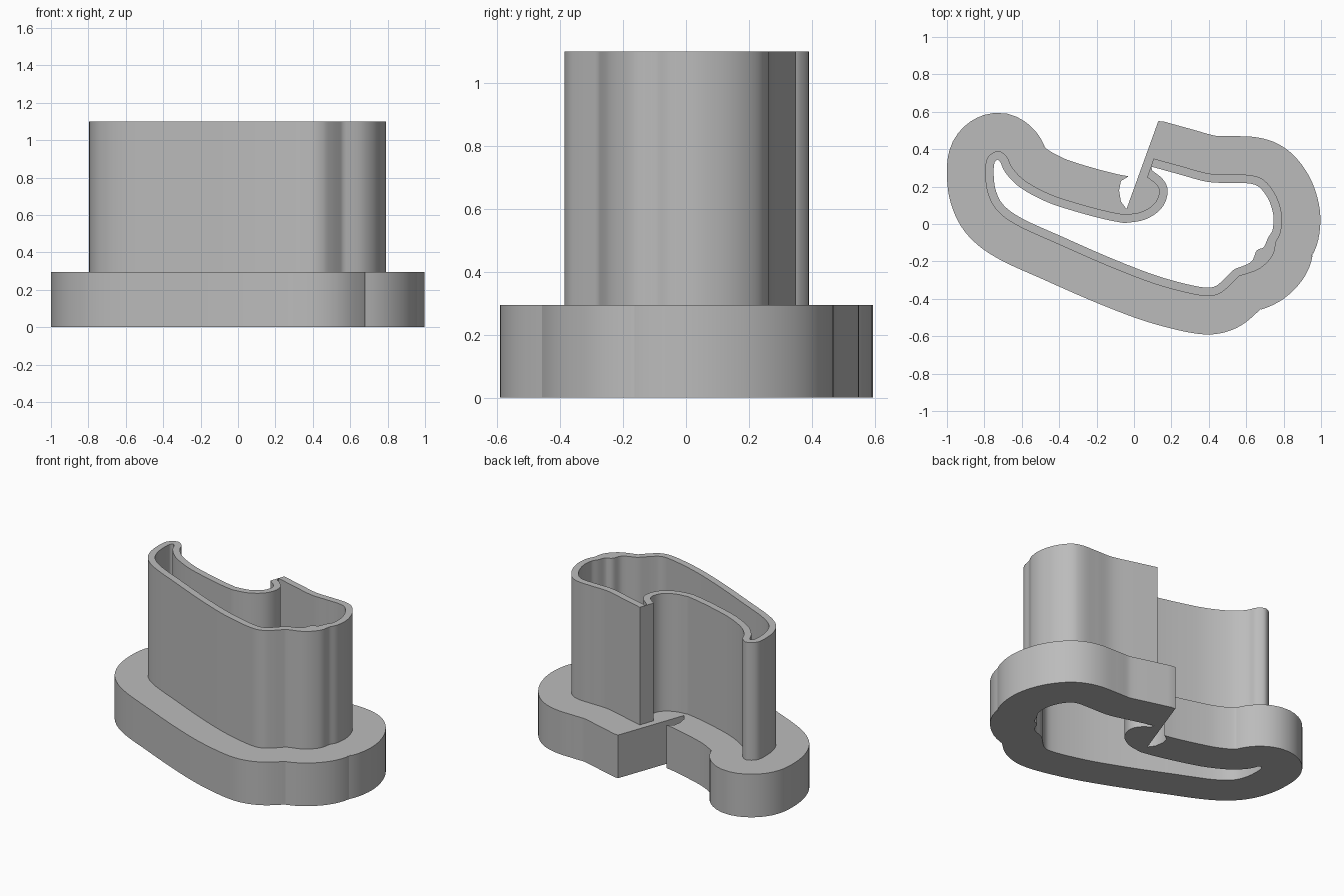
import bpy, bmesh, math
from mathutils import Vector

FLANGE_TOP, WALL_TOP = 0.295, 1.10
WALL, FLANGE = 0.045, 0.205      # wall thickness, flange overhang
STEPS = 6

# Outer outline of the wall in hundredths, clockwise, split where it has creases
RIGHT_END = [(10.5, 35), (25, 31), (40, 27), (52, 26.5), (63, 26), (70, 23), (76, 15),
             (79, 5), (78.5, -4), (76, -9.5)]
CORNER_BULGE = [(76, -9.5), (74, -17), (67, -24), (56, -28)]
LONG_SIDE = [(56, -28), (50, -34), (45, -37.5), (38, -38.5), (25, -36), (8, -31), (-15, -22),
             (-40, -11), (-62, -1), (-73, 7), (-78, 16), (-79.5, 26), (-78.5, 35), (-73, 39),
             (-68, 36), (-65, 30), (-58, 23), (-45, 16), (-30, 11), (-15, 7), (-5, 5)]
HOOK = [(-5, 5), (4, 6.5), (11, 11), (13.5, 17), (12, 21), (7, 25)]
# Flange edge inside the hook, ending at the pointed tip
FLANGE_HOOK = [(-7, 23), (-8, 18), (-7, 12), (-4, 8), (13, 55)]


def points(pairs):
    return [Vector(p) / 100 for p in pairs]


def smooth(pairs):
    """Catmull-Rom curve through the given points."""
    p = points(pairs)
    p = [2 * p[0] - p[1]] + p + [2 * p[-1] - p[-2]]
    out = []
    for a, b, c, d in zip(p, p[1:], p[2:], p[3:]):
        for i in range(STEPS):
            t = i / STEPS
            out.append(b + (c - a) * t / 2 + (2 * a - 5 * b + 4 * c - d) * t * t / 2
                       + (3 * b - a - 3 * c + d) * t ** 3 / 2)
    return out


def offset(path, distance):
    """Move an open path sideways and drop points that fold back onto it."""
    out = []
    for i, p in enumerate(path):
        along = path[min(i + 1, len(path) - 1)] - path[max(i - 1, 0)]
        side = Vector((-along.y, along.x)).normalized()
        gap = distance(p)
        q = p + side * gap
        near = path[max(i - 40, 0):i + 40]
        if min((q - n).length for n in near) > abs(gap) * 0.97:
            out.append(q)
    return out


def inner_gap(p):
    """The wall thickens inwards at the bulging corner."""
    away = (p - Vector((0.71, -0.19))).length
    return -WALL - 0.04 * math.exp(-(away / 0.07) ** 2)


def ring(name, outer, inner, bottom, top, material):
    """Upright solid between two closed outlines."""
    bm = bmesh.new()
    edges = []
    for loop in (outer, inner):
        verts = [bm.verts.new((p.x, p.y, bottom)) for p in loop]
        edges += [bm.edges.new((a, b)) for a, b in zip(verts, verts[1:] + verts[:1])]
    bmesh.ops.triangle_fill(bm, edges=edges, use_beauty=True, use_dissolve=False)
    grown = bmesh.ops.extrude_face_region(bm, geom=bm.faces[:], use_keep_orig=True)
    moved = [v for v in grown["geom"] if isinstance(v, bmesh.types.BMVert)]
    bmesh.ops.translate(bm, verts=moved, vec=(0, 0, top - bottom))
    bmesh.ops.recalc_face_normals(bm, faces=bm.faces[:])
    mesh = bpy.data.meshes.new(name)
    bm.to_mesh(mesh)
    bm.free()
    mesh.materials.append(material)
    obj = bpy.data.objects.new(name, mesh)
    bpy.context.collection.objects.link(obj)
    bpy.ops.object.select_all(action="DESELECT")
    obj.select_set(True)
    bpy.context.view_layer.objects.active = obj
    bpy.ops.object.shade_smooth_by_angle(angle=math.radians(30))


cube = bpy.data.objects.get("Cube")
if cube:
    bpy.data.objects.remove(cube)

grey = bpy.data.materials.new("plain grey")
grey.use_nodes = True
colour = (0.5, 0.5, 0.5, 1)
grey.diffuse_color = colour
grey.node_tree.nodes["Principled BSDF"].inputs["Base Color"].default_value = colour

# Outlines: wall outside, wall inside and flange
body = smooth(RIGHT_END) + smooth(CORNER_BULGE) + smooth(LONG_SIDE)
wall_outer = body + smooth(HOOK) + points(HOOK[-1:])
wall_inner = offset(wall_outer, inner_gap)
flange_outer = offset(body, lambda p: FLANGE) + points(FLANGE_HOOK)

ring("base_flange", flange_outer, wall_inner, 0, FLANGE_TOP, grey)
ring("cutter_wall", wall_outer, wall_inner, FLANGE_TOP, WALL_TOP, grey)
